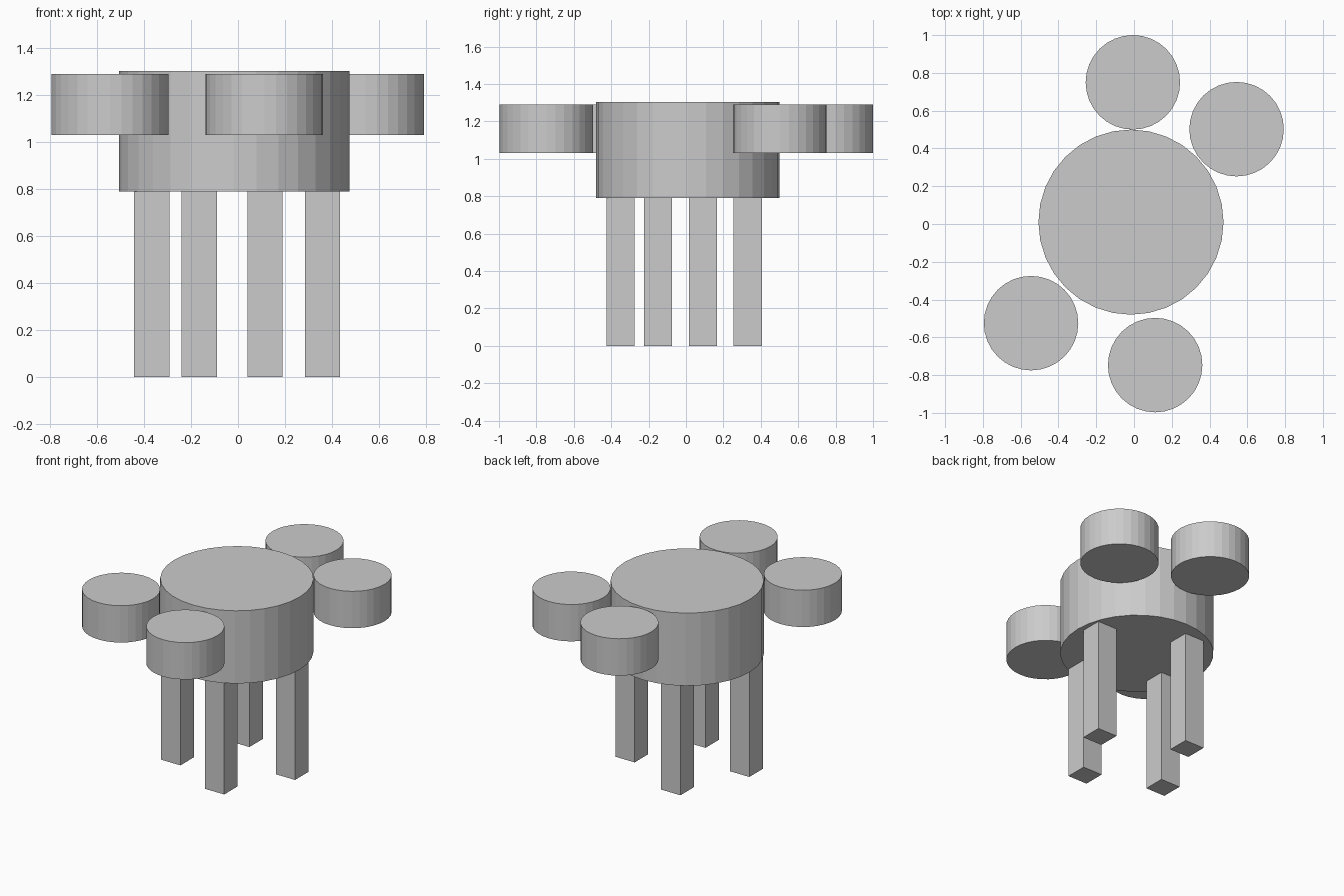
import bpy

if "Cube" in bpy.data.objects:
    bpy.data.objects.remove(bpy.data.objects["Cube"])


def cylinder(name, x, y, radius, z0, z1):
    bpy.ops.mesh.primitive_cylinder_add(
        vertices=32, radius=radius, depth=z1 - z0, location=(x, y, (z0 + z1) / 2))
    bpy.context.object.name = name


def box(name, x, y, width, z0, z1):
    bpy.ops.mesh.primitive_cube_add(size=1, location=(x, y, (z0 + z1) / 2))
    bpy.context.object.name = name
    bpy.context.object.scale = (width, width, z1 - z0)


# Large central drum
cylinder("body_drum", -0.016, 0.01, 0.49, 0.79, 1.303)

# Four small drums around the rim
for i, (x, y) in enumerate([(-0.006, 0.75), (0.543, 0.502),
                            (-0.545, -0.525), (0.112, -0.747)]):
    cylinder(f"side_drum_{i + 1}", x, y, 0.25, 1.03, 1.29)

# Four square legs
for i, (x, y) in enumerate([(0.36, 0.09), (-0.165, 0.33),
                            (-0.367, -0.15), (0.115, -0.35)]):
    box(f"leg_{i + 1}", x, y, 0.15, 0.0, 0.79)
